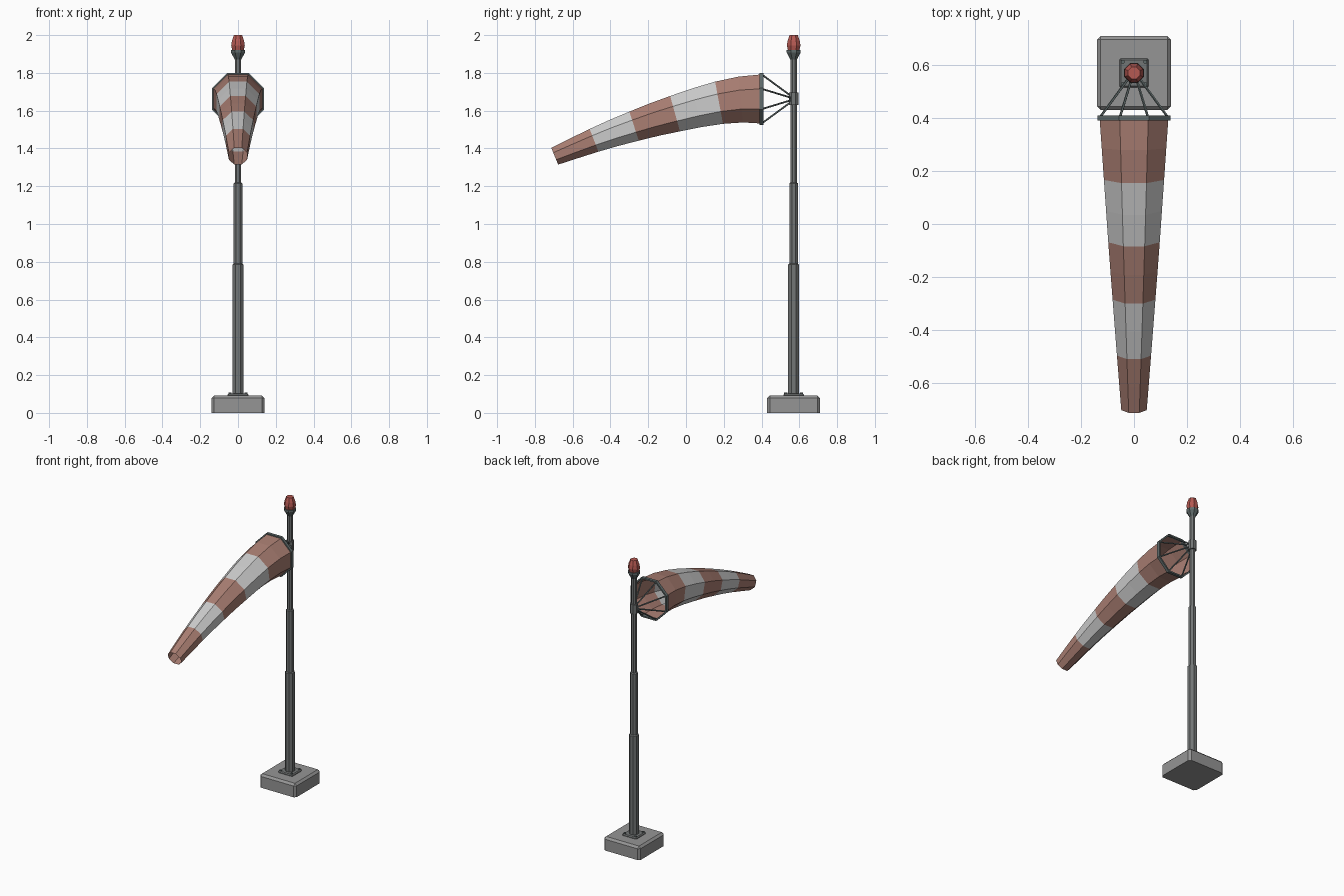
import bpy, bmesh, math
from mathutils import Vector, Matrix

cube = bpy.data.objects.get("Cube")
if cube:
    bpy.data.objects.remove(cube, do_unlink=True)

POLE_Y = 0.57
SIDES = 8


def material(name, r, g, b):
    m = bpy.data.materials.new(name)
    m.use_nodes = True
    m.diffuse_color = (r, g, b, 1)
    m.node_tree.nodes["Principled BSDF"].inputs["Base Color"].default_value = (r, g, b, 1)
    return m


CONCRETE = material("concrete grey", 0.30, 0.30, 0.30)
STEEL = material("pole steel", 0.17, 0.18, 0.18)
DARK = material("dark metal", 0.12, 0.15, 0.15)
RED = material("faded red cloth", 0.40, 0.21, 0.17)
WHITE = material("white cloth", 0.60, 0.60, 0.60)
LAMP = material("lamp red", 0.46, 0.10, 0.085)


def finish(bm, name, *mats, recalc=True):
    if recalc:
        bmesh.ops.recalc_face_normals(bm, faces=bm.faces)
    mesh = bpy.data.meshes.new(name)
    bm.to_mesh(mesh)
    bm.free()
    for m in mats:
        mesh.materials.append(m)
    ob = bpy.data.objects.new(name, mesh)
    bpy.context.collection.objects.link(ob)
    return ob


def add_ring(bm, centre, axis, apothem, sides=SIDES):
    """Polygon of vertices around a centre, flat side up, square to the axis."""
    axis = axis.normalized()
    u = axis.orthogonal() if abs(axis.x) > 0.9 else Vector((1, 0, 0))
    u = (u - axis * u.dot(axis)).normalized()
    v = axis.cross(u)
    r = apothem / math.cos(math.pi / sides)
    verts = []
    for i in range(sides):
        a = (i + 0.5) * math.tau / sides
        verts.append(bm.verts.new(centre + (u * math.cos(a) + v * math.sin(a)) * r))
    return verts


def bridge(bm, a, b, mat=0):
    n = len(a)
    for i in range(n):
        f = bm.faces.new((a[i], a[(i + 1) % n], b[(i + 1) % n], b[i]))
        f.material_index = mat


def lathe(name, profile, mat, x=0, y=POLE_Y, sides=SIDES):
    """Turned part from (radius, height) pairs."""
    bm = bmesh.new()
    rings = [add_ring(bm, Vector((x, y, z)), Vector((0, 0, 1)), r, sides) for r, z in profile]
    for a, b in zip(rings, rings[1:]):
        bridge(bm, a, b)
    bm.faces.new(rings[0])
    bm.faces.new(rings[-1])
    return finish(bm, name, mat)


def block(name, width, z0, z1, mat, corner):
    """Square slab with bevelled top and upright edges."""
    bm = bmesh.new()
    size = Matrix.Diagonal((width, width, z1 - z0, 1))
    bmesh.ops.create_cube(bm, size=1, matrix=Matrix.Translation((0, POLE_Y, (z0 + z1) / 2)) @ size)
    edges = [e for e in bm.edges if any(v.co.z > z0 + 0.001 for v in e.verts)]
    bmesh.ops.bevel(bm, geom=edges, offset=corner, segments=1, affect='EDGES')
    return finish(bm, name, mat)


# Footing, base plate and bolts
block("concrete_base", 0.28, 0, 0.092, CONCRETE, 0.014)
block("base_plate", 0.11, 0.092, 0.102, STEEL, 0.006)
for sx, side in ((-1, "right"), (1, "left")):
    for sy, end in ((-1, "front"), (1, "back")):
        lathe(f"bolt_{end}_{side}", [(0.007, 0.1), (0.007, 0.108)], DARK,
              sx * 0.042, POLE_Y + sy * 0.042, 6)

# Stepped pole, swivel collar and lamp
lathe("pole", [(0.029, 0.1), (0.029, 0.785), (0.023, 0.79), (0.023, 1.215),
               (0.017, 1.22), (0.017, 1.89)], STEEL)
lathe("swivel_collar", [(0.025, 1.63), (0.025, 1.695)], STEEL)
lathe("lamp_holder", [(0.017, 1.87), (0.037, 1.908), (0.037, 1.92)], DARK)
lathe("lamp", [(0.030, 1.918), (0.036, 1.945), (0.032, 1.97), (0.022, 2.0)], LAMP)

# Drooping striped sock, open at both ends, two segments to a stripe
path = [Vector((0, y, z)) for y, z in (
    (0.40, 1.662), (0.29, 1.659), (0.175, 1.642), (0.06, 1.616), (-0.058, 1.584),
    (-0.167, 1.553), (-0.275, 1.518), (-0.382, 1.482), (-0.487, 1.443),
    (-0.592, 1.401), (-0.695, 1.359))]
last = len(path) - 1
bm = bmesh.new()
rings = []
for i, p in enumerate(path):
    axis = path[min(i + 1, last)] - path[max(i - 1, 0)]
    if i == 0:
        axis = Vector((0, -1, 0))
    rings.append(add_ring(bm, p, axis, 0.13 + (0.048 - 0.13) * i / last))
for i in range(last):
    bridge(bm, rings[i], rings[i + 1], (i // 2) % 2)
finish(bm, "wind_sock", RED, WHITE)

# Hoop at the sock mouth
bm = bmesh.new()
back = Vector((0, -1, 0))
loops = [add_ring(bm, Vector((0, y, 1.662)), back, r)
         for y, r in ((0.39, 0.127), (0.39, 0.137), (0.41, 0.137), (0.41, 0.127))]
for i in range(4):
    bridge(bm, loops[i], loops[(i + 1) % 4])
finish(bm, "mouth_hoop", DARK)

# Stays from the hoop corners to the collar
for i in range(SIDES):
    a = (i + 0.5) * math.tau / SIDES
    out = Vector((math.cos(a), 0, math.sin(a)))
    start = out * 0.141 + Vector((0, 0.40, 1.662))
    end = out * 0.018 + Vector((0, 0.555, 1.662))
    bm = bmesh.new()
    tips = [add_ring(bm, p, end - start, 0.004, 5) for p in (start, end)]
    bridge(bm, *tips)
    for t in tips:
        bm.faces.new(t)
    finish(bm, f"stay_{i + 1}", DARK)
